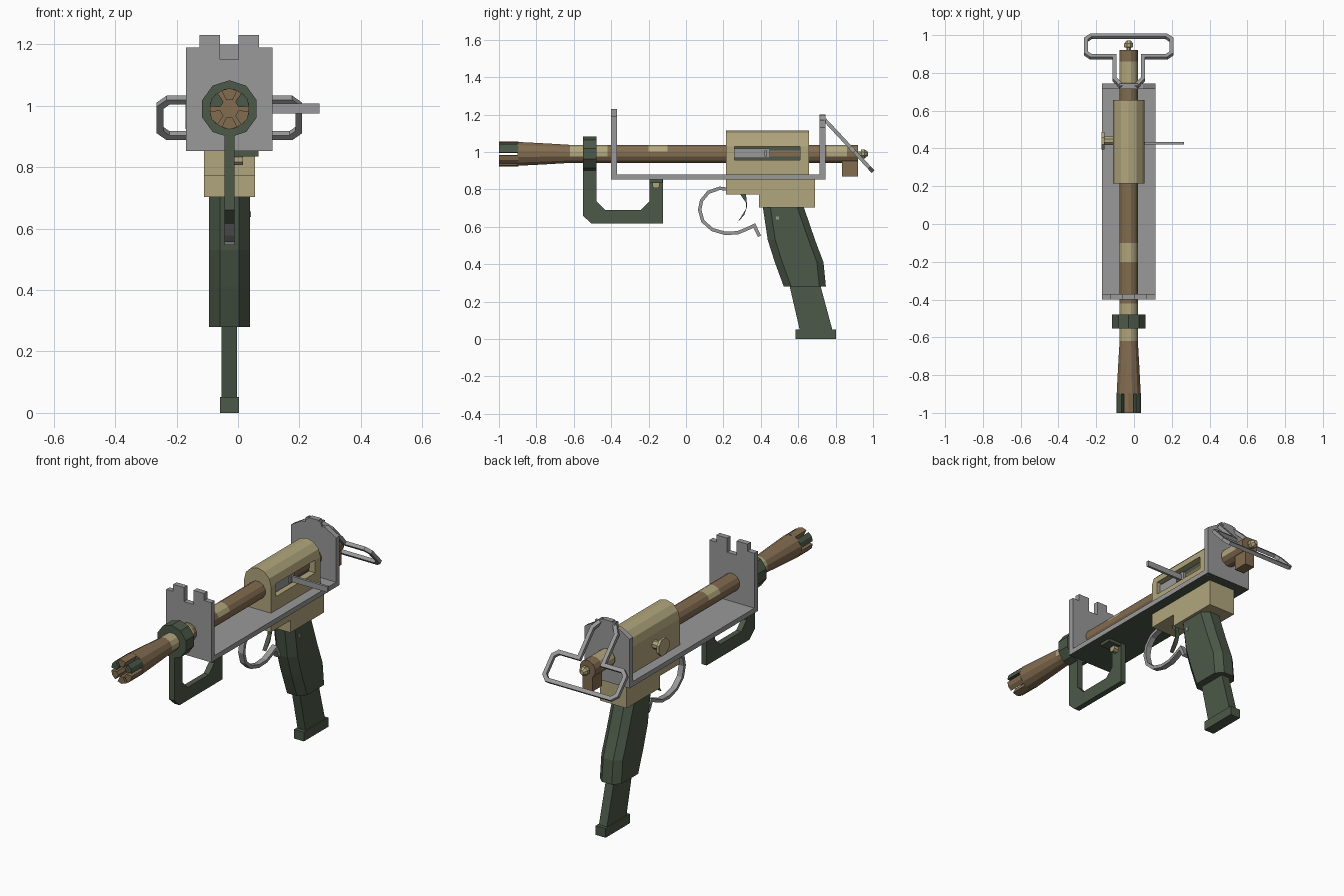
import bpy, bmesh, math
from mathutils import Vector, Matrix

if "Cube" in bpy.data.objects:
    bpy.data.objects.remove(bpy.data.objects["Cube"])

CX = -0.028            # x of the barrel axis; all x below are relative to it
ZB = 0.99              # barrel height


def material(name, rgb):
    m = bpy.data.materials.new(name)
    m.diffuse_color = (*rgb, 1)
    m.use_nodes = True
    m.node_tree.nodes["Principled BSDF"].inputs["Base Color"].default_value = m.diffuse_color
    return m


TAN = material("tan", (0.44, 0.38, 0.205))
BROWN = material("brown", (0.225, 0.15, 0.08))
GREEN = material("dark green", (0.072, 0.098, 0.065))
GREY = material("steel grey", (0.32, 0.32, 0.32))


def finish(name, bm, mats, rule=None, shift=True):
    bmesh.ops.recalc_face_normals(bm, faces=bm.faces)
    if rule:
        for f in bm.faces:
            f.material_index = rule(f.calc_center_median(), f.normal)
    if shift:
        bmesh.ops.translate(bm, verts=bm.verts, vec=(CX, 0, 0))
    me = bpy.data.meshes.new(name)
    bm.to_mesh(me)
    bm.free()
    for m in mats:
        me.materials.append(m)
    ob = bpy.data.objects.new(name, me)
    bpy.context.collection.objects.link(ob)
    return ob


def loft(name, rings, *mats, rule=None):
    """Skin a list of equal-sized point rings, capped at both ends."""
    bm = bmesh.new()
    vs = [[bm.verts.new(p) for p in r] for r in rings]
    n = len(vs[0])
    for a, b in zip(vs, vs[1:]):
        for i in range(n):
            bm.faces.new((a[i], a[(i + 1) % n], b[(i + 1) % n], b[i]))
    bm.faces.new(vs[0])
    bm.faces.new(vs[-1])
    return finish(name, bm, mats, rule)


def prism(name, pts, axis, a, b, *mats, rule=None):
    """Extrude a flat outline along an axis from a to b."""
    def put(p, h):
        return {'x': (h, p[0], p[1]), 'y': (p[0], h, p[1]), 'z': (p[0], p[1], h)}[axis]
    return loft(name, [[put(p, h) for p in pts] for h in (a, b)], *mats, rule=rule)


def box(name, x, y, z, mat):
    return prism(name, [(y[0], z[0]), (y[1], z[0]), (y[1], z[1]), (y[0], z[1])], 'x', x[0], x[1], mat)


def circle(r, n, phase=0.5):
    return [(r * math.cos(2 * math.pi * (i + phase) / n), r * math.sin(2 * math.pi * (i + phase) / n))
            for i in range(n)]


def lathe(name, profile, n, *mats, rule=None, z=ZB):
    """Turned part along y from (y, radius) pairs."""
    return loft(name, [[(u, y, z + v) for u, v in circle(r, n)] for y, r in profile], *mats, rule=rule)


def band(path, t):
    """Outline of a strip of thickness t along an open path."""
    P = [Vector(p) for p in path]
    left, right = [], []
    for i, p in enumerate(P):
        d0 = (P[i] - P[i - 1]).normalized() if i else (P[1] - P[0]).normalized()
        d1 = (P[i + 1] - P[i]).normalized() if i < len(P) - 1 else d0
        d = (d0 + d1).normalized()
        n = Vector((-d.y, d.x)) * (t / 2 / max(d.dot(d1), 0.5))
        left.append(tuple(p + n))
        right.append(tuple(p - n))
    return left + right[::-1]


def mirrored(half):
    return half + [(-u, v) for u, v in reversed(half)]


# Barrel with painted patches
def camo(c, n):
    patches = ((-0.62, -0.42, -0.2), (-0.2, -0.1, 0.0), (0.75, 0.86, -0.2))
    return int(any(a < c.y < b and n.z > k for a, b, k in patches) and abs(n.y) < 0.9)


lathe("barrel", [(-0.9, 0.066), (-0.75, 0.058), (-0.62, 0.05), (-0.42, 0.05), (-0.2, 0.05), (-0.1, 0.05),
                 (0.75, 0.05), (0.86, 0.05), (0.92, 0.05)], 12, BROWN, TAN, rule=camo)

# Six flash hider prongs
for i in range(6):
    a = math.radians(30 + 60 * i)
    sec = [(r * math.cos(a + math.radians(d)), ZB + r * math.sin(a + math.radians(d)))
           for r, d in ((0.03, -20), (0.065, -23), (0.067, 0), (0.065, 23), (0.03, 20))]
    prism(f"flash_hider_prong_{i}", sec, 'y', -1.0, -0.895, GREEN if i in (0, 2) else BROWN)

# Barrel rear end: knob and lug
lathe("rear_knob", [(0.915, 0.014), (0.935, 0.014), (0.936, 0.026), (0.955, 0.026), (0.972, 0.012)], 8, TAN)
box("rear_lug", (-0.03, 0.03), (0.835, 0.92), (0.87, 0.96), BROWN)

# Front grip: clamp ring and handle loop
lathe("clamp_ring", [(-0.552, 0.093), (-0.478, 0.093)], 10, GREEN)
prism("front_handle", [(-0.552, 0.92), (-0.552, 0.66), (-0.505, 0.617), (-0.122, 0.617), (-0.122, 0.858),
                       (-0.195, 0.858), (-0.195, 0.737), (-0.243, 0.69), (-0.432, 0.69), (-0.478, 0.737),
                       (-0.478, 0.92)], 'x', -0.016, 0.016, GREEN)
box("handle_bracket", (0.01, 0.095), (-0.195, -0.125), (0.835, 0.858), GREEN)
prism("handle_bolt", [(-0.16 + u, 0.825 + v) for u, v in circle(0.02, 8)], 'x', 0.015, 0.045, TAN)

# Steel cradle: floor, notched front plate, peaked rear plate
W = 0.141
prism("cradle_floor", [(-W, 0.852), (W, 0.852), (W, 0.88), (-W, 0.88)], 'y', -0.4, 0.745, GREY, GREEN,
      rule=lambda c, n: int(n.z < -0.5))
prism("front_plate", mirrored([(W, 0.852), (W, 1.19), (0.097, 1.19), (0.097, 1.23), (0.03, 1.23), (0.03, 1.15)]),
      'y', -0.4, -0.37, GREY)
prism("rear_plate", mirrored([(W, 0.852), (W, 1.13), (0.075, 1.17), (0.03, 1.17), (0.03, 1.2)]),
      'y', 0.715, 0.745, GREY)

# Receiver cover with an ejection window cut in its right side
arch = [(0.084 * math.cos(math.radians(d)), 1.03 + 0.084 * math.sin(math.radians(d))) for d in range(0, 181, 30)]
cover = prism("receiver_cover", [(0.084, 0.87)] + arch + [(-0.084, 0.87)], 'y', 0.215, 0.657, TAN)
cutter = box("window_cutter", (0.04, 0.2), (0.258, 0.61), (0.957, 1.03), TAN)
cutter.hide_render = True
mod = cover.modifiers.new("window", 'BOOLEAN')
mod.object, mod.operation, mod.solver = cutter, 'DIFFERENCE', 'EXACT'
bpy.context.view_layer.objects.active = cover
bpy.ops.object.modifier_apply(modifier=mod.name)
bpy.data.objects.remove(cutter)
box("window_back", (0.038, 0.046), (0.259, 0.609), (0.958, 1.029), GREEN)
box("bolt", (0.04, 0.065), (0.26, 0.45), (0.967, 1.018), GREY)
box("charging_handle", (0.04, 0.293), (0.42, 0.434), (0.975, 1.007), GREY)
box("charging_handle_root", (0.04, 0.072), (0.4, 0.43), (0.975, 1.007), GREY)

# Left side knob
for nm, r, a, b in (("knob_stem", 0.024, -0.13, -0.08), ("knob_disc", 0.05, -0.143, -0.128)):
    prism(nm, [(0.44 + u, 0.97 + v) for u, v in circle(r, 8)], 'x', a, b, TAN)

# Lower receiver
prism("lower_receiver", [(0.215, 0.87), (0.215, 0.772), (0.39, 0.772), (0.39, 0.703), (0.69, 0.703), (0.69, 0.86)],
      'x', -0.083, 0.083, TAN)

# Pistol grip with chamfered section, magazine and its base
grip = []
for z, y0, y1 in ((0.71, 0.41, 0.628), (0.53, 0.437, 0.69), (0.41, 0.475, 0.735), (0.28, 0.523, 0.748)):
    half = [(0.031, y0), (0.067, y0 + 0.04), (0.067, y1 - 0.035), (0.031, y1)]
    grip.append([(u, v, z) for u, v in mirrored(half)])
loft("pistol_grip", grip, GREEN)
prism("magazine", [(0.55, 0.3), (0.715, 0.3), (0.785, 0.04), (0.61, 0.04)], 'x', -0.025, 0.025, GREEN)
box("magazine_base", (-0.031, 0.031), (0.585, 0.802), (0, 0.052), GREEN)
box("grip_screw", (0.06, 0.07), (0.48, 0.496), (0.638, 0.656), GREY)

# Trigger guard and trigger
guard = [(0.23, 0.8), (0.18, 0.806), (0.12, 0.785), (0.083, 0.74), (0.073, 0.69), (0.09, 0.63), (0.14, 0.585),
         (0.21, 0.565), (0.275, 0.568), (0.325, 0.588), (0.365, 0.607), (0.393, 0.55)]
prism("trigger_guard", band(guard, 0.018), 'x', -0.016, 0.016, GREY)
prism("trigger", [(0.285, 0.78), (0.32, 0.73), (0.32, 0.695), (0.275, 0.622), (0.312, 0.665), (0.327, 0.71),
                  (0.32, 0.78)], 'x', -0.012, 0.012, GREEN)

# Folding stock: flat bent bar, then tilted down behind the rear plate
side = [(0.035, 0.0), (0.075, 0.06), (0.075, 0.235), (0.2, 0.235), (0.226, 0.26), (0.226, 0.368), (0.2, 0.393)]
stock = prism("wire_stock", band(mirrored(side), 0.022), 'z', -0.01, 0.01, GREY)
stock.data.transform(Matrix.Translation((0, 0.725, 1.19)) @ Matrix.Rotation(math.radians(-47), 4, 'X'))
box("stock_hinge", (-0.05, 0.05), (0.715, 0.745), (1.17, 1.195), GREY)
